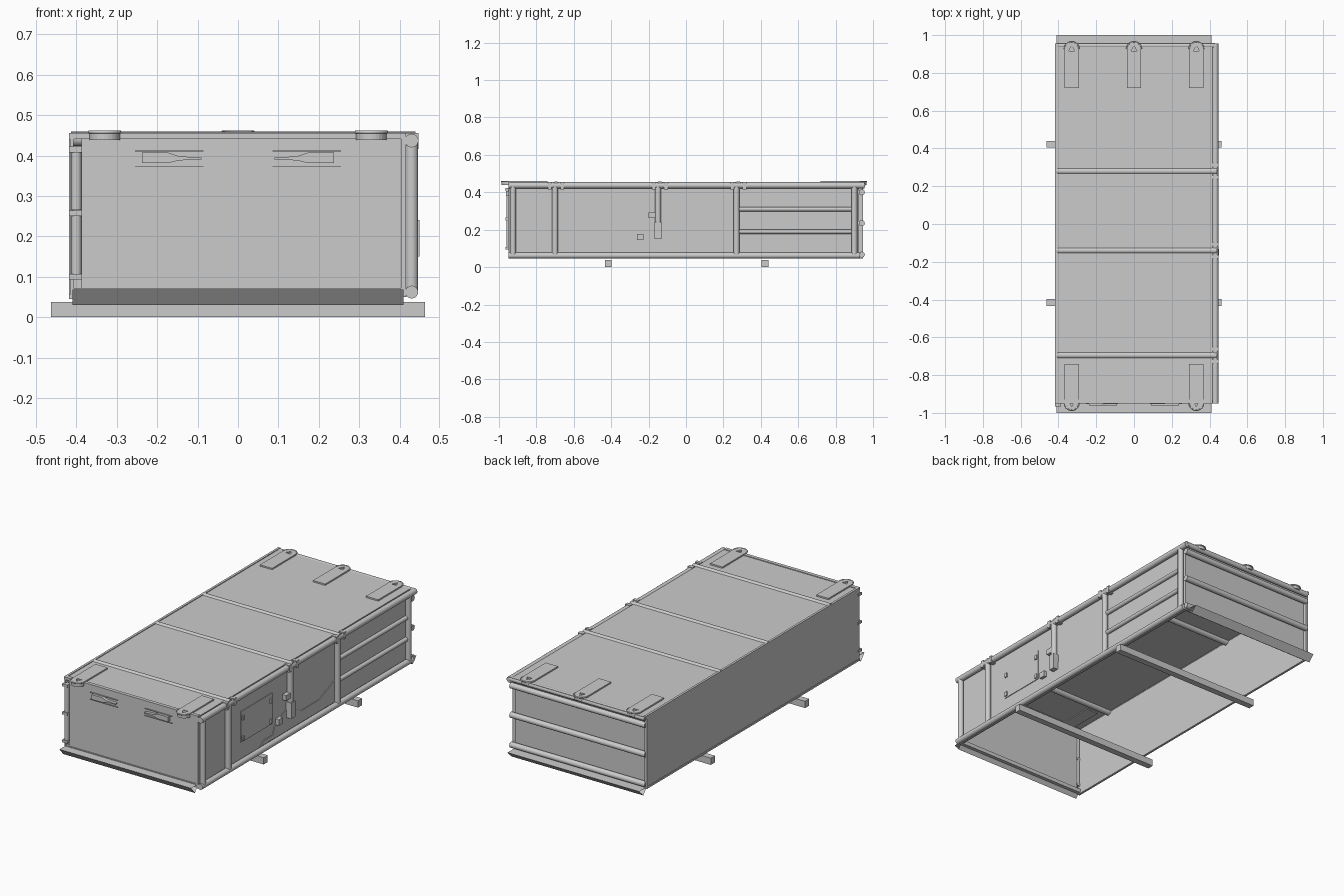
import bpy, bmesh, math
from mathutils import Vector

cube = bpy.data.objects.get("Cube")
if cube:
    bpy.data.objects.remove(cube, do_unlink=True)

steel = bpy.data.materials.new("grey steel")
steel.use_nodes = True
GREY = (0.6, 0.6, 0.6, 1)
steel.diffuse_color = GREY
steel.node_tree.nodes["Principled BSDF"].inputs["Base Color"].default_value = GREY


def finish(name, bm, smooth=False):
    bmesh.ops.recalc_face_normals(bm, faces=bm.faces)
    mesh = bpy.data.meshes.new(name)
    bm.to_mesh(mesh)
    bm.free()
    ob = bpy.data.objects.new(name, mesh)
    bpy.context.collection.objects.link(ob)
    mesh.materials.append(steel)
    if smooth:
        bpy.ops.object.select_all(action='DESELECT')
        ob.select_set(True)
        bpy.context.view_layer.objects.active = ob
        bpy.ops.object.shade_smooth_by_angle(angle=math.radians(40))
    return ob


def box(name, xs, ys, zs):
    bm = bmesh.new()
    bmesh.ops.create_cube(bm, size=1)
    for v in bm.verts:
        v.co = [(r[0] + r[1]) / 2 + c * (r[1] - r[0]) for c, r in zip(v.co, (xs, ys, zs))]
    return finish(name, bm)


def tube(name, a, b, r, sides=16):
    a, b = Vector(a), Vector(b)
    bm = bmesh.new()
    bmesh.ops.create_cone(bm, cap_ends=True, segments=sides, radius1=r, radius2=r, depth=(b - a).length)
    turn = (b - a).to_track_quat('Z', 'Y')
    for v in bm.verts:
        v.co = turn @ v.co + (a + b) / 2
    return finish(name, bm, True)


def prism(name, points, place, low, high, caps=True):
    """Extrude a 2D outline; place(u, v, depth) gives the 3D point."""
    bm = bmesh.new()
    rings = [[bm.verts.new(place(u, v, d)) for u, v in points] for d in (low, high)]
    n = len(points)
    for i in range(n):
        j = (i + 1) % n
        bm.faces.new((rings[0][i], rings[0][j], rings[1][j], rings[1][i]))
    if caps:
        for ring in rings:
            bm.faces.new(ring)
    return finish(name, bm)


# Shell: open at the bottom
box("roof_panel", (-0.415, 0.415), (-0.95, 0.955), (0.443, 0.452))
box("left_wall", (0.408, 0.416), (-0.945, 0.925), (0.05, 0.445))
box("right_wall", (-0.415, -0.407), (-0.95, 0.94), (0.045, 0.445))
box("back_wall", (-0.41, 0.41), (0.917, 0.925), (0.05, 0.445))
box("front_panel", (-0.388, 0.404), (-0.945, -0.937), (0.072, 0.441))

# Frame around the front panel and the edges of the plain side
box("front_top_frame", (-0.415, 0.415), (-0.95, -0.93), (0.441, 0.456))
box("front_bottom_frame", (-0.41, 0.41), (-0.95, -0.93), (0.05, 0.072))
box("front_edge_frame", (0.404, 0.416), (-0.95, -0.93), (0.05, 0.45))
box("right_top_edge", (-0.418, -0.405), (-0.95, 0.955), (0.44, 0.456))
box("right_bottom_edge", (-0.418, -0.405), (-0.95, 0.94), (0.045, 0.056))
box("right_back_edge", (-0.418, -0.405), (0.925, 0.945), (0.045, 0.45))

# Hollow triangular sills at both ends, open at their ends
def along_x(u, v, d):
    return (d, u, v)

prism("front_sill", [(-1, 0.068), (-0.94, 0.068), (-0.968, 0.03)], along_x, -0.41, 0.41, False)
prism("back_sill", [(0.935, 0.05), (1, 0.05), (0.965, 0.015)], along_x, -0.41, 0.41, False)

# Tube frame on the detailed side
X = 0.43
tube("top_rail", (X, -0.95, 0.437), (X, 0.955, 0.437), 0.017)
tube("bottom_rail", (X, -0.95, 0.062), (X, 0.93, 0.062), 0.016)
for y in (-0.925, -0.70, 0.27, 0.9):
    tube("side_post", (X, y, 0.06), (X, y, 0.43), 0.016)
tube("short_post", (X, -0.15, 0.155), (X, -0.15, 0.43), 0.016)
for z in (0.19, 0.31):
    tube("side_rail", (X - 0.005, 0.27, z), (X - 0.005, 0.89, z), 0.012)

# Tubes across the back
for z in (0.4, 0.235, 0.067):
    tube("back_rail", (-0.41, 0.94, z), (0.43, 0.94, z), 0.016)
tube("back_top_rail", (-0.41, 0.945, 0.44), (0.43, 0.945, 0.44), 0.014)

# Roof ribs with their end clamps
for y in (0.28, -0.14, -0.695):
    tube("roof_rib", (-0.413, y, 0.441), (0.44, y, 0.441), 0.018)
    for s in (-1, 1):
        box("rib_clamp", (0.415, 0.447), (y + s * 0.033 - 0.01, y + s * 0.033 + 0.01), (0.416, 0.456))

# Lifting lugs: strap with a rounded end, a raised rim and a triangular hole
def lug(x, inner, tip):
    s = 1 if tip > inner else -1
    hub = tip - s * 0.04
    arc = [(x + 0.038 * math.cos(t), hub + s * 0.038 * math.sin(t))
           for t in (math.pi * i / 12 for i in range(13))]
    strap = prism("lifting_lug", [(x + 0.038, inner)] + arc + [(x - 0.038, inner)],
                  lambda u, v, d: (u, v, d), 0.438, 0.46)
    hole = [(x - 0.016, hub - s * 0.012), (x + 0.016, hub - s * 0.012), (x, hub + s * 0.018)]
    cutter = prism("lug_hole_cutter", hole, lambda u, v, d: (u, v, d), 0.4, 0.5)
    cutter.hide_render = True
    cut = strap.modifiers.new("hole", 'BOOLEAN')
    cut.operation, cut.solver, cut.object = 'DIFFERENCE', 'EXACT', cutter
    bpy.context.view_layer.objects.active = strap
    bpy.ops.object.modifier_apply(modifier="hole")
    bpy.data.objects.remove(cutter, do_unlink=True)
    rim = [(x + s * 0.039, hub - s * 0.09)] + [(u, v) for u, v in arc] + [(x - s * 0.039, hub - s * 0.09)]
    curve = bpy.data.curves.new("lug_rim", 'CURVE')
    curve.dimensions, curve.bevel_depth, curve.bevel_resolution = '3D', 0.004, 1
    line = curve.splines.new('POLY')
    points = arc
    line.points.add(len(points) - 1)
    for p, (u, v) in zip(line.points, points):
        p.co = (u, v, 0.458, 1)
    curve.materials.append(steel)
    bpy.context.collection.objects.link(bpy.data.objects.new("lug_rim", curve))

for x in (-0.33, 0, 0.33):
    lug(x, 0.72, 0.967)
for x in (-0.33, 0.33):
    lug(x, -0.74, -0.988)

# Cross beams under the body
for y in (-0.415, 0.422):
    box("cross_beam", (-0.463, 0.463), (y - 0.018, y + 0.018), (0, 0.038))

# Service hatch with corner bolts
def side(u, v, d):
    return (d, u, v)

box("service_hatch", (0.414, 0.42), (-0.572, -0.295), (0.165, 0.338))
for y in (-0.557, -0.31):
    for z in (0.185, 0.3):
        box("hatch_latch", (0.418, 0.427), (y - 0.008, y + 0.008), (z - 0.012, z + 0.012))

# Stepped lower cover and the small fittings beside the short post
cover = [(-0.4, 0.075), (-0.37, 0.1), (-0.29, 0.1), (-0.27, 0.145), (-0.24, 0.175), (-0.15, 0.2),
         (-0.12, 0.19), (-0.04, 0.14), (0.12, 0.14), (0.26, 0.198), (0.26, 0.075)]
prism("lower_cover", cover, side, 0.414, 0.42)
box("lower_fitting", (0.415, 0.437), (-0.262, -0.226), (0.145, 0.178))
box("upper_fitting", (0.415, 0.44), (-0.2, -0.15), (0.262, 0.292))
box("post_foot", (0.415, 0.449), (-0.168, -0.132), (0.15, 0.24))

# Front handles, mirrored, with the slot edges above and below
handle = [(0.238, 0.408), (0.175, 0.408), (0.145, 0.398), (0.09, 0.395),
          (0.09, 0.39), (0.145, 0.388), (0.175, 0.381), (0.238, 0.381)]
for s in (-1, 1):
    prism("front_handle", [(s * u, v) for u, v in handle], lambda u, v, d: (u, d, v), -0.962, -0.944)
    for z in (0.411, 0.372):
        box("handle_slot_edge", sorted((s * 0.085, s * 0.255)), (-0.952, -0.944), (z - 0.001, z + 0.001))

# Hinge column on the front corner
for low, high in ((0.105, 0.25), (0.265, 0.41)):
    tube("hinge_barrel", (-0.4, -0.948, low), (-0.4, -0.948, high), 0.013)
for z in (0.1, 0.257, 0.415):
    box("hinge_bracket", (-0.418, -0.386), (-0.965, -0.935), (z - 0.007, z + 0.007))
